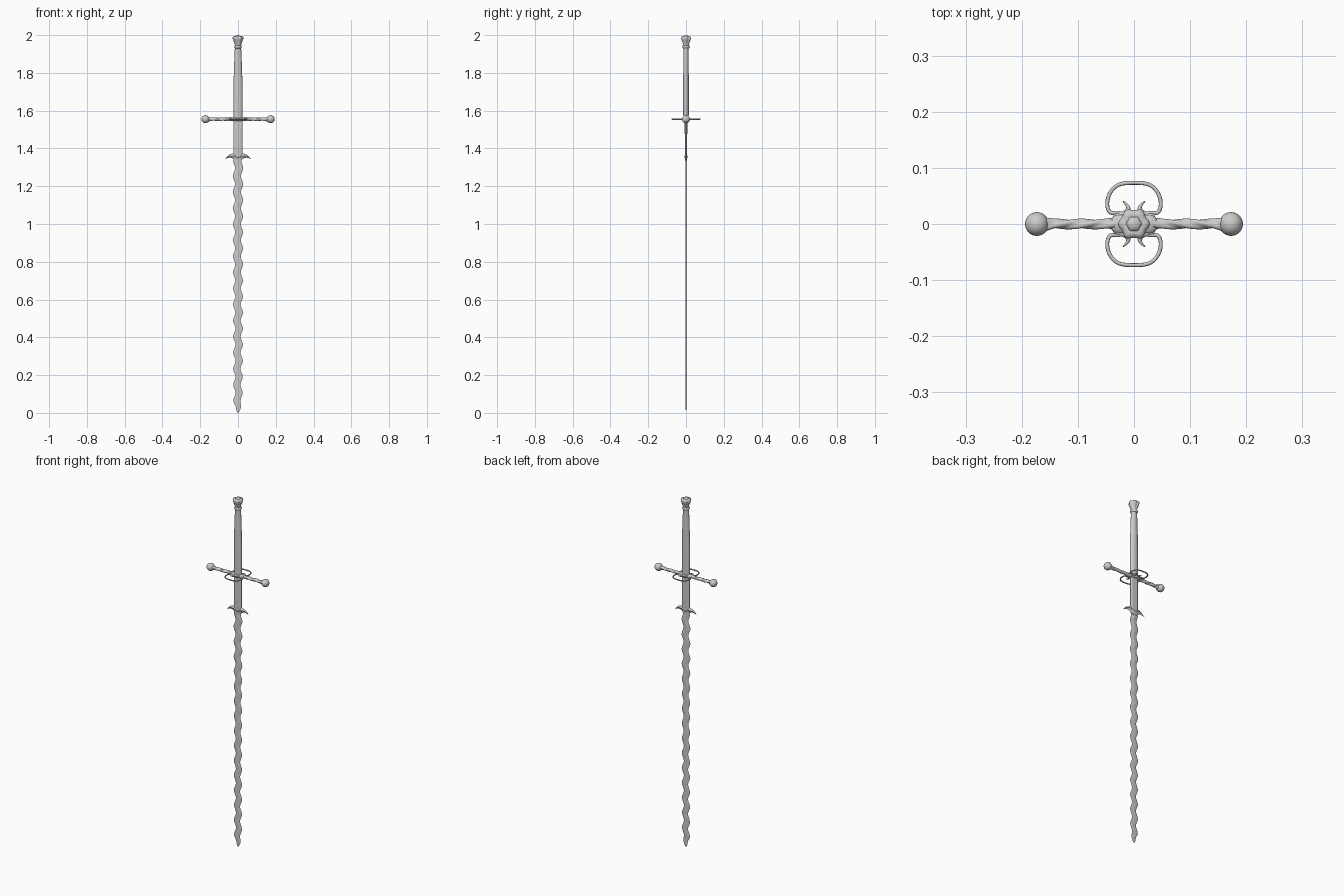
import bpy, bmesh, math
from math import sin, cos, pi
from mathutils import Vector

if "Cube" in bpy.data.objects:
    bpy.data.objects.remove(bpy.data.objects["Cube"])


def finish(ob, angle=40):
    bpy.ops.object.select_all(action='DESELECT')
    ob.select_set(True)
    bpy.context.view_layer.objects.active = ob
    bpy.ops.object.shade_smooth_by_angle(angle=math.radians(angle))
    return ob


def loft(name, rings, angle=40):
    """Skin a list of equal-length closed rings and cap both ends."""
    bm = bmesh.new()
    vs = [[bm.verts.new(p) for p in r] for r in rings]
    n = len(rings[0])
    for a, b in zip(vs, vs[1:]):
        for i in range(n):
            j = (i + 1) % n
            bm.faces.new((a[i], a[j], b[j], b[i]))
    bm.faces.new(vs[0][::-1])
    bm.faces.new(vs[-1])
    bmesh.ops.recalc_face_normals(bm, faces=bm.faces)
    me = bpy.data.meshes.new(name)
    bm.to_mesh(me)
    bm.free()
    ob = bpy.data.objects.new(name, me)
    bpy.context.collection.objects.link(ob)
    return finish(ob, angle)


def ellipse(z, rx, ry, n=32, lobes=0, amp=0):
    ring = []
    for i in range(n):
        a = 2 * pi * i / n
        k = 1 + amp * cos(lobes * a)
        ring.append((rx * k * cos(a), ry * k * sin(a), z))
    return ring


def tube(name, pts, radii):
    """Round tapered tube through points in the horizontal plane."""
    cu = bpy.data.curves.new(name, 'CURVE')
    cu.dimensions = '3D'
    cu.bevel_depth = 1
    cu.bevel_resolution = 3
    cu.resolution_u = 6
    cu.use_fill_caps = True
    sp = cu.splines.new('NURBS')
    sp.points.add(len(pts) - 1)
    sp.use_endpoint_u = True
    sp.order_u = 4
    for p, (x, y), r in zip(sp.points, pts, radii):
        p.co = (x, y, GZ, 1)
        p.radius = r
    ob = bpy.data.objects.new(name, cu)
    bpy.context.collection.objects.link(ob)
    bpy.ops.object.select_all(action='DESELECT')
    ob.select_set(True)
    bpy.context.view_layer.objects.active = ob
    bpy.ops.object.convert(target='MESH')
    return finish(bpy.context.object)


GZ = 1.555  # height of the crossguard

# Wavy blade: diamond section following a sine path, tapering to the tip
rings = []
N = 300
for i in range(N + 1):
    z = 1.36 * (1 - i / N)
    tip = min(1, z / 0.06)
    w = (0.0185 + 0.003 * z / 1.36) * math.sqrt(tip) + 0.0003
    c = 0.006 * sin(2 * pi * z / 0.085) * tip * min(1, (1.36 - z) / 0.04)
    t = (0.0028 + 0.001 * z / 1.36) * (0.3 + 0.7 * tip)
    rings.append([(c - w, 0, z), (c, -t, z), (c + w, 0, z), (c, t, z)])
loft("wavy_blade", rings, 20)

# Ricasso: flat bevelled bar between blade and guard
rings = []
for z, w, t in [(1.335, .019, .004), (1.36, .024, .0065), (1.45, .0235, .0065), (1.56, .025, .007)]:
    b = w * 0.6
    rings.append([(-w, -.002, z), (-b, -t, z), (b, -t, z), (w, -.002, z),
                  (w, .002, z), (b, t, z), (-b, t, z), (-w, .002, z)])
loft("ricasso", rings, 20)

# Parrying hooks: drooping pointed horns on both sides
path = [(0.0, 1.353, .020, .0085), (.022, 1.360, .017, .008), (.034, 1.361, .011, .006),
        (.046, 1.359, .008, .005), (.058, 1.353, .0045, .003), (.069, 1.343, .0005, .0005)]
for side, s in (("left", -1), ("right", 1)):
    loft("parrying_hook_" + side,
         [[(s * x, 0, z - h), (s * x, -t, z), (s * x, 0, z + h), (s * x, t, z)]
          for x, z, h, t in path], 30)

# Grip: oval, swelling in the lower half
loft("grip", [ellipse(z, rx, ry) for z, rx, ry in
              [(1.555, .022, .014), (1.57, .0235, .0145), (1.63, .0245, .015), (1.72, .0245, .015),
               (1.80, .022, .0145), (1.88, .019, .014), (1.94, .0165, .0135)]])

# Pommel: collar rings, then a fluted flare with domed rosette
loft("pommel_collar", [ellipse(z, r, r) for z, r in
                       [(1.93, .015), (1.933, .0185), (1.938, .020), (1.943, .0185), (1.946, .015)]])
loft("pommel", [ellipse(z, r, r, 48, 6, a) for z, r, a in
                [(1.943, .0155, 0), (1.95, .016, .05), (1.96, .0185, .09), (1.972, .0235, .09),
                 (1.981, .0265, .08), (1.987, .0265, .08), (1.992, .024, .09), (1.9945, .018, .1),
                 (1.9935, .013, .05), (1.997, .011, 0), (1.9995, .006, 0), (2.0, .001, 0)]], 50)

# Crossguard: centre block, twisted arms and ball ends
rings = []
for x, ry, rz in [(-.04, .009, .007), (-.036, .016, .009), (-.028, .018, .010),
                  (.028, .018, .010), (.036, .016, .009), (.04, .009, .007)]:
    rings.append([(x, ry * cos(2 * pi * i / 24), GZ + rz * sin(2 * pi * i / 24)) for i in range(24)])
loft("guard_block", rings)
for side, s in (("left", -1), ("right", 1)):
    rings = []
    for k in range(61):
        x = .034 + .124 * k / 60
        r = .0085 + .003 * max(0, (k - 52) / 8) + .002 * max(0, (8 - k) / 8)
        ring = []
        for i in range(24):
            a = 2 * pi * i / 24
            q = r * (1 + .14 * cos(3 * (a - 45 * x)))
            ring.append((s * x, q * cos(a), GZ + q * sin(a)))
        rings.append(ring)
    loft("twisted_arm_" + side, rings, 60)
    bpy.ops.mesh.primitive_uv_sphere_add(segments=32, ring_count=16, radius=.0212,
                                         location=(s * .173, 0, GZ))
    bpy.context.object.name = "guard_ball_" + side
    finish(bpy.context.object)

# Side rings with inward scrolls, front and back
half = [(.022, .018), (.030, .022), (.040, .016), (.049, .028), (.047, .052), (.030, .073)]
loop = half + [(0, .0735)] + [(-x, y) for x, y in half[::-1]]
horn = [(.036, .014), (.026, .016), (.013, .018), (.006, .030), (.020, .041)]
for face, f in (("front", -1), ("back", 1)):
    tube("side_ring_" + face, [(x, f * y) for x, y in loop], [.0035] * len(loop))
    for side, s in (("left", -1), ("right", 1)):
        tube("scroll_%s_%s" % (face, side), [(s * x, f * y) for x, y in horn],
             [.004, .005, .005, .004, .0008])
